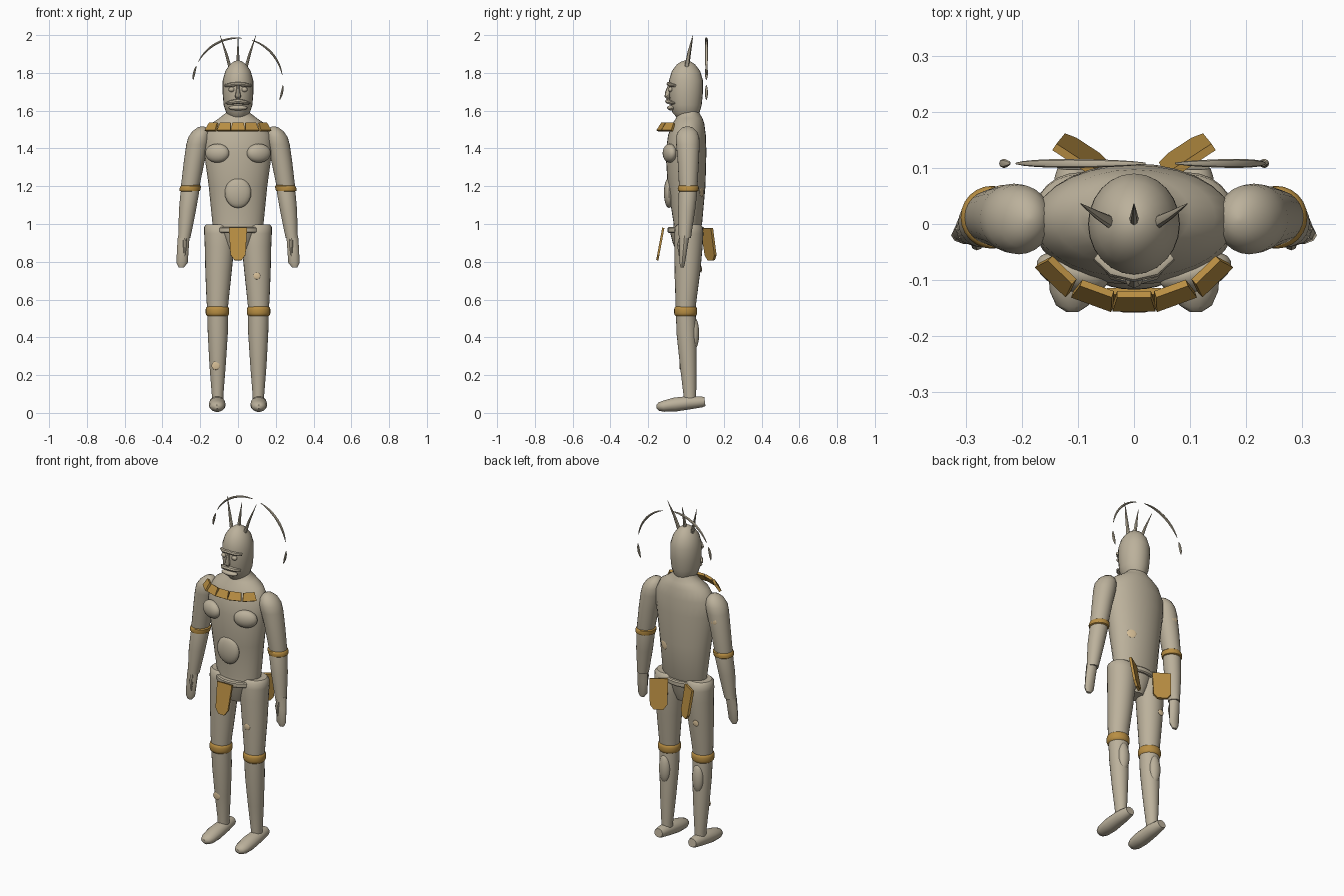
import bpy, bmesh, math
from mathutils import Vector, Matrix


def material(name, rgb):
    m = bpy.data.materials.new(name)
    m.diffuse_color = (*rgb, 1)
    return m


STONE = material("warm grey", (0.50, 0.44, 0.33))
GOLD = material("dull gold", (0.48, 0.27, 0.055))
CREAM = material("cream", (0.68, 0.52, 0.31))


def finish(name, bm, mat, smooth=True):
    bmesh.ops.recalc_face_normals(bm, faces=bm.faces)
    me = bpy.data.meshes.new(name)
    bm.to_mesh(me)
    bm.free()
    me.materials.append(mat)
    ob = bpy.data.objects.new(name, me)
    bpy.context.collection.objects.link(ob)
    if smooth:
        bpy.ops.object.select_all(action='DESELECT')
        ob.select_set(True)
        bpy.context.view_layer.objects.active = ob
        bpy.ops.object.shade_smooth_by_angle(angle=math.radians(40))
    return ob


def skin(name, rings, mat, smooth=True):
    """Join rings of points into a closed solid."""
    bm = bmesh.new()
    vs = [[bm.verts.new(p) for p in r] for r in rings]
    n = len(vs[0])
    for a, b in zip(vs, vs[1:]):
        for i in range(n):
            j = (i + 1) % n
            bm.faces.new((a[i], a[j], b[j], b[i]))
    bm.faces.new(vs[0])
    bm.faces.new(vs[-1])
    return finish(name, bm, mat, smooth)


def loft(name, rows, mat=STONE, n=24):
    """Rows of x, y, z, rx, ry: level ellipses stacked upward."""
    t = [2 * math.pi * i / n for i in range(n)]
    return skin(name, [[(x + rx * math.cos(a), y + ry * math.sin(a), z) for a in t]
                       for x, y, z, rx, ry in rows], mat)


def sweep(name, pts, radii, ref, mat=STONE, n=8):
    """Tube along a path; radii are (sideways, along ref)."""
    pts = [Vector(p) for p in pts]
    rings = []
    for k, p in enumerate(pts):
        d = (pts[min(k + 1, len(pts) - 1)] - pts[max(k - 1, 0)]).normalized()
        side = d.cross(Vector(ref)).normalized()
        up = side.cross(d)
        a, b = radii[k]
        rings.append([p + side * a * math.cos(2 * math.pi * i / n)
                      + up * b * math.sin(2 * math.pi * i / n) for i in range(n)])
    return skin(name, rings, mat)


def blob(name, loc, r, mat=STONE, rot=0.0):
    bm = bmesh.new()
    bmesh.ops.create_uvsphere(bm, u_segments=20, v_segments=12, radius=1)
    bm.transform(Matrix.Translation(loc) @ Matrix.Rotation(rot, 4, 'Z') @ Matrix.Diagonal((*r, 1)))
    return finish(name, bm, mat)


def plate(name, top, bottom, tangent, outline, thick=0.012):
    """Flat gold plate; outline is (across, 0..1 downward)."""
    top, bottom, t = Vector(top), Vector(bottom), Vector(tangent).normalized()
    nrm = t.cross(bottom - top).normalized() * thick / 2
    face = [top + t * u + (bottom - top) * v for u, v in outline]
    return skin(name, [[p - nrm for p in face], [p + nrm for p in face]], GOLD, False)


# torso, neck and head
loft("torso", [(0, 0, .96, .125, .07), (0, .01, 1.0, .135, .075), (0, .003, 1.2, .155, .1),
               (0, 0, 1.38, .18, .108), (0, .005, 1.47, .178, .1), (0, .012, 1.53, .145, .085),
               (0, .017, 1.56, .10, .07), (0, .015, 1.59, .062, .055), (0, .01, 1.65, .05, .05)], n=28)
loft("head", [(0, .005, 1.565, .045, .055), (0, 0, 1.59, .063, .072), (0, 0, 1.63, .076, .083),
              (0, 0, 1.70, .082, .09), (0, 0, 1.76, .081, .09), (0, 0, 1.81, .067, .075),
              (0, 0, 1.845, .043, .048), (0, 0, 1.86, .022, .025), (0, 0, 1.866, .005, .005)])
blob("abdomen", (0, -.09, 1.165), (.07, .027, .08))

# face
ang = [math.radians(a) for a in (-50, -25, 0, 25, 50)]
sweep("brow", [(.088 * math.sin(a), -.09 * math.cos(a), 1.742 - .012 * abs(math.sin(a))) for a in ang],
      [(.008, .007), (.013, .011), (.013, .011), (.013, .011), (.008, .007)], (0, 0, 1))
sweep("upper_lip", [(.082 * math.sin(a), -.095 * math.cos(a), 1.65 - .014 * abs(math.sin(a))) for a in ang],
      [(.005, .005), (.014, .012), (.016, .013), (.014, .012), (.005, .005)], (0, 0, 1))
blob("lower_lip", (0, -.078, 1.615), (.05, .022, .014))
sweep("nose", [(0, -.088, 1.73), (0, -.097, 1.70), (0, -.10, 1.675), (0, -.092, 1.66)],
      [(.007, .008), (.011, .013), (.016, .014), (.009, .006)], (0, -1, 0))
for s in (-1, 1):
    blob("eye", (s * .034, -.082, 1.712), (.016, .012, .013))

# crest spikes and broken ring behind the head
sweep("middle_spike", [(0, .005, 1.84), (0, .018, 1.91), (0, .036, 1.985)],
      [(.009, .013), (.006, .009), (.001, .001)], (0, 1, 0))
for s in (-1, 1):
    sweep("side_spike", [(s * .042, .003, 1.83), (s * .065, .016, 1.91), (s * .095, .036, 1.998)],
          [(.009, .012), (.006, .008), (.001, .001)], (0, 1, 0))
for a0, a1 in ((10, 72), (85, 152), (158, 176), (-22, -3)):
    us = [i / 12 for i in range(13)]
    an = [math.radians(a0 + (a1 - a0) * u) for u in us]
    rad = [.0015 + .0065 * math.sin(math.pi * u) ** .7 if 0 < u < 1 else .0015 for u in us]
    sweep("halo_arc", [(.238 * math.cos(a), .108, 1.747 + .238 * math.sin(a)) for a in an],
          [(r * .75, r) for r in rad], (0, 1, 0))

# limbs, mirrored left and right
for s in (-1, 1):
    blob("chest_muscle", (s * .11, -.086, 1.375), (.066, .034, .05), rot=s * .3)
    loft("upper_arm", [(s * x, y, z, rx, ry) for x, y, z, rx, ry in (
        (.258, .012, 1.15, .044, .042), (.253, .012, 1.2, .049, .049), (.232, .012, 1.33, .055, .056),
        (.214, .01, 1.42, .06, .062), (.205, .008, 1.46, .058, .062), (.197, .008, 1.49, .045, .05),
        (.191, .008, 1.51, .025, .028), (.188, .008, 1.517, .005, .005))])
    loft("forearm", [(s * x, y, z, r, r) for x, y, z, r in (
        (.285, -.006, .925, .032), (.28, -.004, .96, .035), (.268, .003, 1.07, .045),
        (.256, .01, 1.16, .049), (.252, .012, 1.2, .045))])
    loft("hand", [(s * x, y, z, rx, ry) for x, y, z, rx, ry in (
        (.300, -.02, .77, .014, .009), (.296, -.02, .795, .03, .016), (.292, -.014, .87, .031, .022),
        (.287, -.008, .94, .031, .028))], n=10)
    sweep("thumb", [(s * .283, -.025, .93), (s * .28, -.036, .89), (s * .282, -.034, .83)],
          [(.01, .01), (.011, .011), (.004, .004)], (1, 0, 0))
    loft("arm_band", [(s * x, .012, z, r, r) for x, z, r in (
        (.257, 1.172, .047), (.255, 1.176, .054), (.253, 1.19, .056), (.25, 1.201, .054),
        (.249, 1.206, .047))], GOLD)

    loft("thigh", [(s * x, y, z, rx, ry) for x, y, z, rx, ry in (
        (.109, -.003, .52, .052, .05), (.108, 0, .6, .059, .056), (.103, .008, .75, .07, .068),
        (.098, .013, .88, .078, .075), (.097, .015, .95, .082, .077), (.099, .015, .985, .08, .073),
        (.1, .015, .998, .068, .06))])
    loft("shin", [(s * x, y, z, rx, ry) for x, y, z, rx, ry in (
        (.108, .02, .06, .03, .033), (.108, .02, .1, .031, .034), (.108, .012, .25, .043, .044),
        (.107, .003, .42, .053, .053), (.108, -.002, .55, .055, .052))])
    blob("calf", (s * .108, .042, .42), (.034, .028, .085))
    loft("knee_band", [(s * .109, -.002, z, r, r * .98) for z, r in (
        (.512, .052), (.518, .059), (.528, .062), (.548, .062), (.558, .059), (.564, .052))], GOLD)
    sweep("foot", [(s * .11, y, z) for y, z in (
        (.1, .06), (.085, .058), (.02, .054), (-.06, .044), (-.12, .035), (-.145, .033), (-.156, .032))],
        [(.026, .024), (.031, .029), (.041, .036), (.045, .038), (.04, .03), (.029, .022), (.012, .01)],
        (0, 0, 1), n=14)

# pelvis and belt
loft("pelvis", [(0, 0, .85, .05, .05), (0, 0, .90, .08, .07), (0, 0, .96, .105, .085)])
loft("belt", [(0, 0, .952, .12, .092), (0, 0, .958, .125, .098), (0, 0, .978, .125, .098),
              (0, 0, .984, .12, .092)])

# hanging cloth plates: one in front, two behind
cloth = [(-.048, 0), (.048, 0), (.040, .83), (.018, 1), (-.018, 1), (-.040, .83)]
plate("front_cloth", (0, -.12, .98), (0, -.152, .808), (1, 0, 0), cloth)
for s in (-1, 1):
    plate("back_cloth", (s * .10, .11, .978), (s * .085, .134, .808), (s * .84, .55, 0),
          [(-.05, 0), (.05, 0), (.047, .84), (.025, 1), (-.025, 1), (-.047, .84)], .014)

# collar of five slanted plates
for deg, x, y in ((-44, -.128, -.082), (-20, -.066, -.115), (0, 0, -.125), (20, .066, -.115), (44, .128, -.082)):
    a = math.radians(deg)
    out = Vector((math.sin(a), -math.cos(a), 0))
    top = Vector((x, y, 1.533))
    plate("collar_plate", top, top + out * .025 + Vector((0, 0, -.04)), (math.cos(a), math.sin(a), 0),
          [(-.03, 0), (.03, 0), (.038, 1), (-.038, 1)], .014)

# pale skin patches, barely proud of the surface
blob("thigh_patch", (.1, -.058, .725), (.018, .004, .018), CREAM)
blob("shin_patch", (-.118, -.031, .25), (.022, .004, .022), CREAM)
blob("back_patch", (.085, .083, 1.17), (.026, .004, .026), CREAM, -.4)
blob("arm_patch", (-.225, .066, 1.38), (.02, .004, .02), CREAM)
blob("rear_thigh_patch", (-.12, .08, .76), (.018, .004, .018), CREAM)
